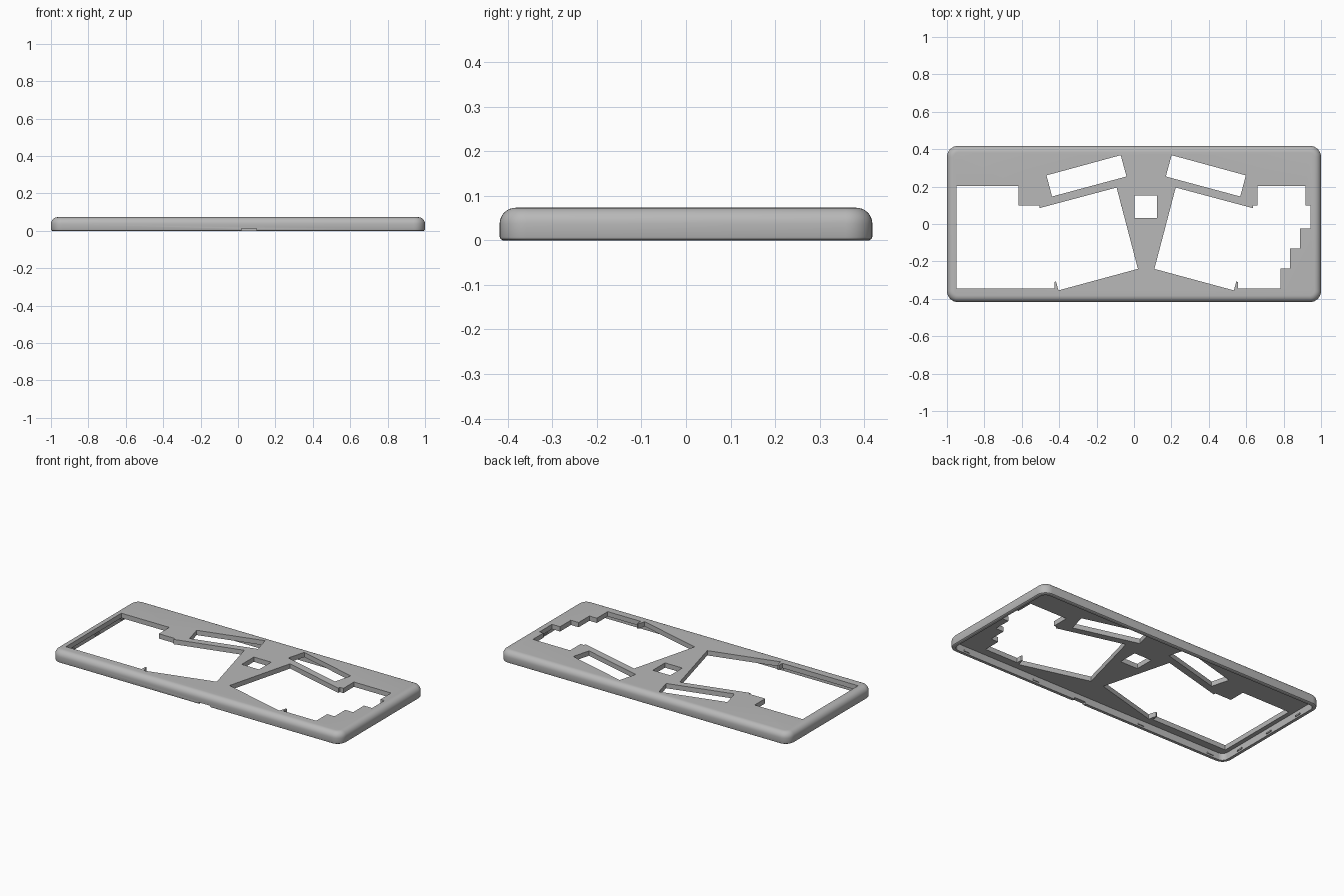
import bpy, bmesh, math

cube = bpy.data.objects.get("Cube")
if cube:
    bpy.data.objects.remove(cube, do_unlink=True)

HALF_X, HALF_Y, TOP = 1.0, 0.418, 0.073
CORNER, FILLET, WALL, PLATE_UNDER = 0.06, 0.036, 0.024, 0.043
AXIS = 0.065  # mirror line of the two key openings

grey = bpy.data.materials.new("case_grey")
grey.use_nodes = True
colour = (0.48, 0.48, 0.48, 1)
grey.diffuse_color = colour
grey.node_tree.nodes["Principled BSDF"].inputs["Base Color"].default_value = colour


def make_object(name, bm):
    bmesh.ops.recalc_face_normals(bm, faces=bm.faces)
    mesh = bpy.data.meshes.new(name)
    bm.to_mesh(mesh)
    bm.free()
    mesh.materials.append(grey)
    obj = bpy.data.objects.new(name, mesh)
    bpy.context.collection.objects.link(obj)
    return obj


def rounded_ring(bm, inset, z, steps=8):
    """Rounded rectangle loop, moved inwards by inset."""
    r = CORNER - inset
    cx, cy = HALF_X - CORNER, HALF_Y - CORNER
    ring = []
    for q, (sx, sy) in enumerate([(1, 1), (-1, 1), (-1, -1), (1, -1)]):
        for i in range(steps + 1):
            a = (q + i / steps) * math.pi / 2
            ring.append(bm.verts.new((sx * cx + r * math.cos(a), sy * cy + r * math.sin(a), z)))
    return ring


def prism(bm, points, z0, z1):
    low = [bm.verts.new((x, y, z0)) for x, y in points]
    high = [bm.verts.new((x, y, z1)) for x, y in points]
    bm.faces.new(low)
    bm.faces.new(high)
    for i in range(len(points)):
        j = (i + 1) % len(points)
        bm.faces.new((low[i], low[j], high[j], high[i]))


def rect(x0, x1, y0, y1):
    return [(x0, y0), (x1, y0), (x1, y1), (x0, y1)]


def mirrored(points):
    return [(2 * AXIS - x, y) for x, y in points]


# Hollow shell: inner wall, rim, outer wall, rounded top edge
profile = [(WALL, PLATE_UNDER), (WALL, 0), (0.007, 0), (0.002, 0.003), (0, 0.008)]
for i in range(9):
    a = i / 8 * math.pi / 2
    profile.append((FILLET * (1 - math.cos(a)), TOP - FILLET + FILLET * math.sin(a)))
bm = bmesh.new()
rings = [rounded_ring(bm, *p) for p in profile]
for a, b in zip(rings, rings[1:]):
    for i in range(len(a)):
        j = (i + 1) % len(a)
        bm.faces.new((a[i], a[j], b[j], b[i]))
bm.faces.new(rings[0])
bm.faces.new(rings[-1])
case = make_object("case_top", bm)

# Openings in the plate
inner_edge = [(-0.505, 0.099), (-0.505, 0.085), (-0.093, 0.195), (0.021, -0.24),
              (-0.404, -0.355), (-0.417, -0.307), (-0.425, -0.31), (-0.425, -0.345)]
left_hole = [(-0.949, 0.203), (-0.617, 0.203), (-0.617, 0.099)] + inner_edge + [(-0.949, -0.345)]
right_hole = [(0.917, 0.099), (0.917, 0.203), (0.66, 0.203), (0.66, 0.099)] + mirrored(inner_edge)
right_hole += [(0.783, -0.345), (0.783, -0.237), (0.834, -0.237), (0.834, -0.131),
               (0.888, -0.131), (0.888, -0.024), (0.944, -0.024), (0.944, 0.099)]
slot = [(-0.468, 0.26), (-0.071, 0.368), (-0.04, 0.254), (-0.438, 0.147)]
bm = bmesh.new()
for outline in (left_hole, right_hole, slot, mirrored(slot), rect(0.003, 0.123, 0.032, 0.152)):
    prism(bm, outline, 0.02, 0.1)
# Small pry notch in the front rim
prism(bm, rect(0.02, 0.1, -0.45, -0.38), -0.02, 0.012)
cutter = make_object("opening_cutter", bm)
cutter.hide_render = True

bpy.ops.object.select_all(action="DESELECT")
bpy.context.view_layer.objects.active = case
case.select_set(True)
cut = case.modifiers.new("openings", "BOOLEAN")
cut.operation = "DIFFERENCE"
cut.solver = "EXACT"
cut.object = cutter
bpy.ops.object.modifier_apply(modifier=cut.name)
bpy.data.objects.remove(cutter, do_unlink=True)
bpy.ops.object.shade_smooth_by_angle(angle=math.radians(30))

# Snap ridges on the inside of the walls
bm = bmesh.new()
in_x, in_y, depth = HALF_X - WALL, HALF_Y - WALL, 0.005
for s in (-1, 1):
    for x in (-0.88, -0.38, 0.38, 0.88):
        y0, y1 = sorted((s * (in_y - depth), s * (in_y + depth)))
        prism(bm, rect(x - 0.02, x + 0.02, y0, y1), 0.01, 0.018)
    for y in (-0.25, 0, 0.25):
        x0, x1 = sorted((s * (in_x - depth), s * (in_x + depth)))
        prism(bm, rect(x0, x1, y - 0.02, y + 0.02), 0.01, 0.018)
make_object("snap_ridges", bm)
